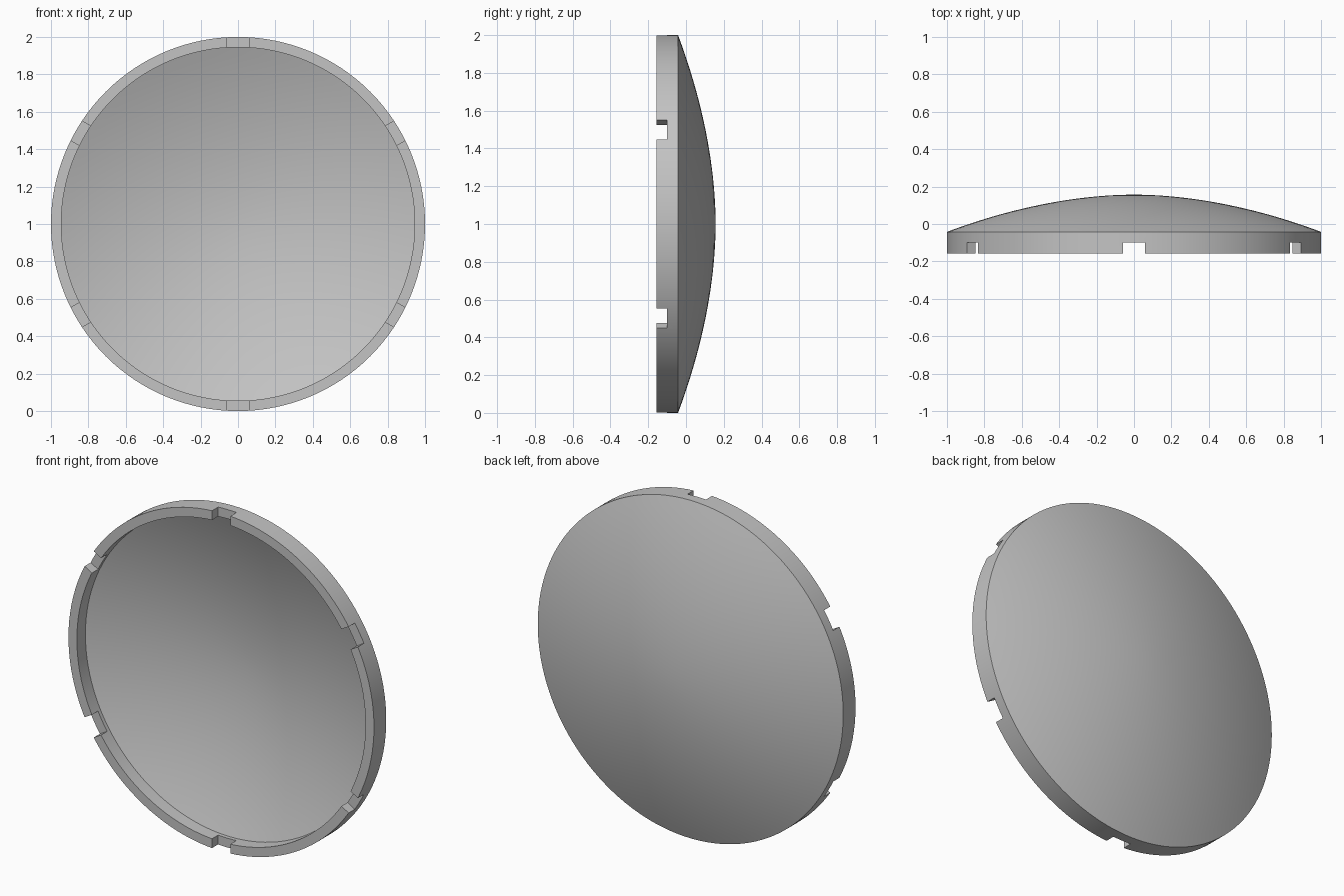
import bpy
import bmesh
from math import pi, radians
from mathutils import Matrix, Vector

if "Cube" in bpy.data.objects:
    bpy.data.objects.remove(bpy.data.objects["Cube"])

FRONT, SHOULDER, APEX = -0.157, -0.042, 0.157
INNER_R, INNER_EDGE, INNER_APEX = 0.945, -0.077, 0.118
CENTRE = Vector((0, 0, 1))
RINGS, SEGMENTS = 20, 128

grey = bpy.data.materials.new("plain grey")
grey.use_nodes = True
colour = (0.55, 0.55, 0.55, 1)
grey.diffuse_color = colour
grey.node_tree.nodes["Principled BSDF"].inputs["Base Color"].default_value = colour


def dome_arc(radius, edge, apex):
    """Gently pointed arc from the axis out to the edge, as (radius, y)."""
    return [(radius * i / RINGS, apex - (apex - edge) * (i / RINGS) ** 1.88)
            for i in range(RINGS + 1)]


def make_object(name, bm):
    bmesh.ops.recalc_face_normals(bm, faces=bm.faces)
    mesh = bpy.data.meshes.new(name)
    bm.to_mesh(mesh)
    bm.free()
    mesh.materials.append(grey)
    obj = bpy.data.objects.new(name, mesh)
    bpy.context.collection.objects.link(obj)
    return obj


# Domed cover: outer dome, rim and inner dome as one turned profile
profile = dome_arc(1, SHOULDER, APEX) + [(1, FRONT), (INNER_R, FRONT)]
profile += reversed(dome_arc(INNER_R, INNER_EDGE, INNER_APEX))
bm = bmesh.new()
verts = [bm.verts.new((r, y, 1)) for r, y in profile]
edges = [bm.edges.new(pair) for pair in zip(verts, verts[1:])]
bmesh.ops.spin(bm, geom=verts + edges, cent=CENTRE, axis=(0, 1, 0),
               angle=2 * pi, steps=SEGMENTS)
bmesh.ops.remove_doubles(bm, verts=bm.verts, dist=0.0001)
cover = make_object("domed_cover", bm)

# Three bars across the rim cut six evenly spaced notches
cutters = []
for angle in (30, 90, 150):
    bm = bmesh.new()
    bmesh.ops.create_cube(bm, size=1, matrix=(
        Matrix.Translation(CENTRE + Vector((0, -0.2, 0)))
        @ Matrix.Rotation(radians(angle), 4, "Y")
        @ Matrix.Diagonal((2.4, 0.2, 0.12, 1))))
    bar = make_object("notch_cutter", bm)
    bar.hide_render = True
    cutters.append(bar)
    cut = cover.modifiers.new("notches", "BOOLEAN")
    cut.operation = "DIFFERENCE"
    cut.solver = "EXACT"
    cut.object = bar

bpy.ops.object.select_all(action="DESELECT")
cover.select_set(True)
bpy.context.view_layer.objects.active = cover
for modifier in list(cover.modifiers):
    bpy.ops.object.modifier_apply(modifier=modifier.name)
for bar in cutters:
    bpy.data.objects.remove(bar)

# Smooth dome and rim with crisp edges
bpy.ops.object.shade_smooth_by_angle(angle=radians(30))
